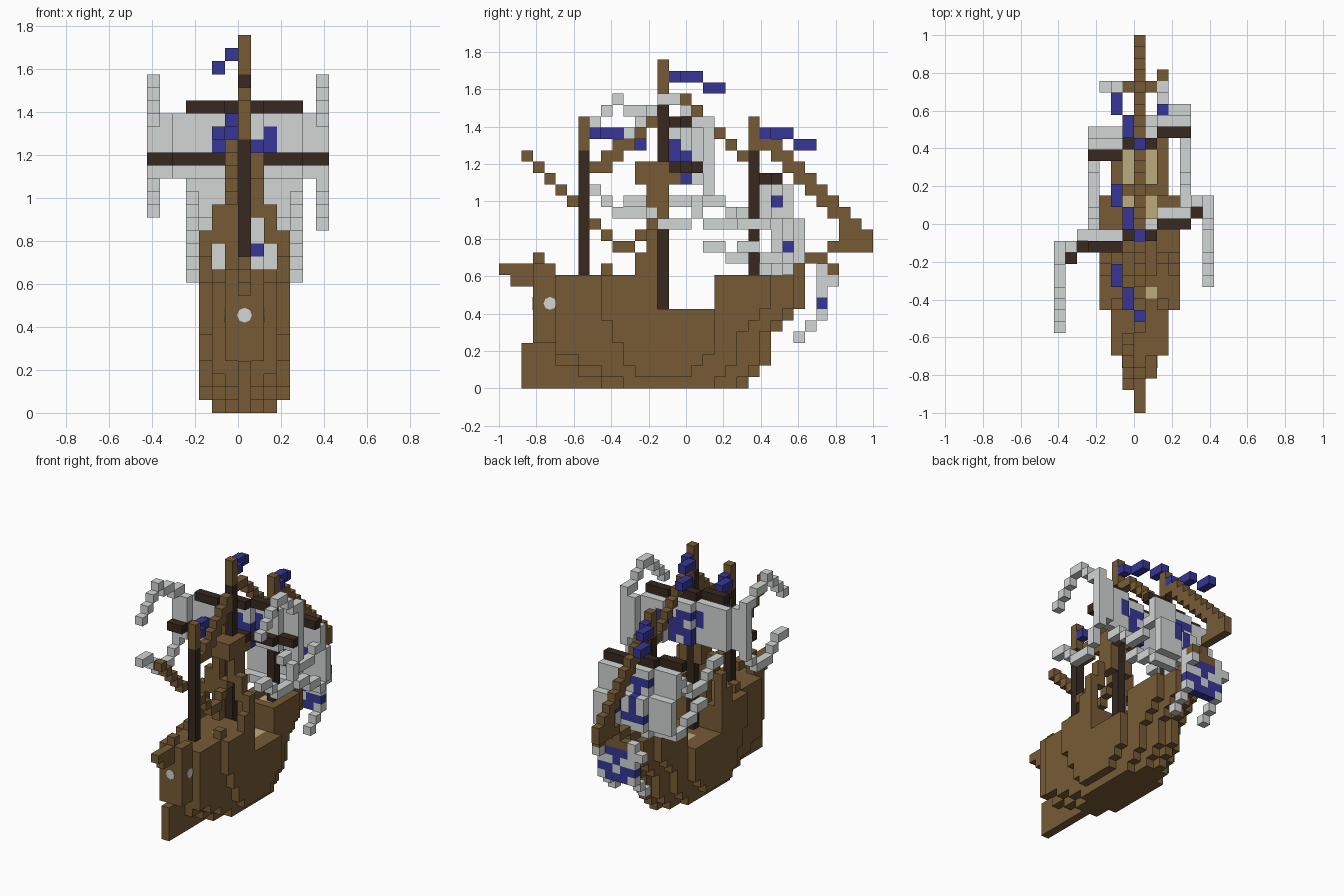
import bpy
import bmesh
import math
from mathutils import Vector

UNIT = 2 / 33
CENTRE = 7          # column of the keel and masts
if "Cube" in bpy.data.objects:
    bpy.data.objects.remove(bpy.data.objects["Cube"], do_unlink=True)


def make_material(name, colour):
    material = bpy.data.materials.new(name)
    material.use_nodes = True
    rgba = (*colour, 1)
    material.diffuse_color = rgba
    material.node_tree.nodes["Principled BSDF"].inputs["Base Color"].default_value = rgba
    return material


wood = make_material("brown wood", (.185, .105, .037))
dark = make_material("dark wood", (.038, .022, .014))
cloth = make_material("pale grey cloth", (.64, .67, .66))
blue = make_material("deep blue", (.037, .037, .31))
deck = make_material("khaki deck", (.5, .41, .2))


def corner(i, j, k):
    return Vector((i * UNIT - CENTRE * UNIT, j * UNIT - 1, k * UNIT))


def box(i, j, k):
    """Cells of a block; each argument is a number or an inclusive pair."""
    spans = [(s, s) if isinstance(s, int) else s for s in (i, j, k)]
    a, b, c = [range(lo, hi + 1) for lo, hi in spans]
    return {(x, y, z) for x in a for y in b for z in c}


def path(*points):
    """Cells stepping along straight legs between points."""
    cells = set()
    for p, q in zip(points, points[1:]):
        p, q = Vector(p), Vector(q)
        steps = int(max(abs(c) for c in q - p))
        for s in range(steps + 1):
            cells.add(tuple(math.floor(c + .5) for c in p.lerp(q, s / steps)))
    return cells


def mirror(cells):
    return cells | {(2 * CENTRE - i, j, k) for i, j, k in cells}


def build(name, cells, material, accents=(), accent_material=None):
    """Join cells into one outer skin; accent cells take the second colour."""
    mesh = bpy.data.meshes.new(name)
    bm = bmesh.new()
    for cell in cells:
        middle = corner(*cell) + Vector((UNIT, UNIT, UNIT)) / 2
        for axis in range(3):
            for sign in (-1, 1):
                near = list(cell)
                near[axis] += sign
                if tuple(near) in cells:
                    continue
                n, u, v = Vector(), Vector(), Vector()
                n[axis] = sign * UNIT / 2
                u[(axis + 1) % 3] = UNIT / 2
                v[(axis + 2) % 3] = sign * UNIT / 2
                ring = (-u - v, u - v, u + v, v - u)
                face = bm.faces.new([bm.verts.new(middle + n + r) for r in ring])
                face.material_index = int(cell in accents)
    bmesh.ops.remove_doubles(bm, verts=bm.verts, dist=UNIT / 50)
    bm.to_mesh(mesh)
    bm.free()
    mesh.materials.append(material)
    if accent_material:
        mesh.materials.append(accent_material)
    obj = bpy.data.objects.new(name, mesh)
    bpy.context.collection.objects.link(obj)


# Hull: stern and bow limits of each layer, from the keel plane outwards
bow = [21, 22, 23, 23, 23, 24, 25, 26, 26, 26]
stern = [
    [2, 2, 2, 2, 3, 3, 3, 3, 3, 1],
    [9, 7, 5, 5, 3, 3, 3, 3, 3, 3],
    [11, 9, 7, 5, 5, 5, 5, 5, 5, 5],
    [99, 12, 11, 11, 10, 10, 9, 9, 9, 9],
]
hull = set()
for width, starts in enumerate(stern):
    for k, start in enumerate(starts):
        end = bow[k] - width - (width == 2)
        if width == 3:
            end = min(end, 15 + k, 18)
        hull |= mirror(box(CENTRE + width, (start, end), k))
waist = box((4, 10), (14, 18), (7, 9))
fore_well = box((6, 8), (20, 22), 9)
hull -= waist | fore_well
planks = box((6, 8), (16, 18), 6) | box((6, 8), (20, 22), 8) | box(8, 10, 9)
build("hull", hull, wood, planks, deck)

# Stern rails and lantern post
rails = mirror(box(8, (3, 4), 10)) | box(CENTRE, (0, 2), 10)
build("stern_rail", rails | box(CENTRE, 3, (10, 11)) | mirror(box(9, 9, 10)), wood)


# Round stern windows as thin plates
def window(name, position, rotation):
    bpy.ops.mesh.primitive_cylinder_add(vertices=8, radius=UNIT * .57, depth=.006,
                                        location=position, rotation=rotation)
    plate = bpy.context.object
    plate.name = name
    plate.data.materials.append(cloth)


half = UNIT / 2
window("stern_window", corner(7, 3, 7) + Vector((half, 0, half)), (math.pi / 2, 0, 0))
for side, i in (("left", 9), ("right", 6)):
    window(side + "_window", corner(i, 4, 7) + Vector((0, half, half)), (0, math.pi / 2, 0))

# Masts: row, foot, dark top, tip, followed by a trailing flag
for name, j, foot, top, tip in (("mizzen", 7, 10, 20, 23), ("main", 14, 7, 25, 28),
                                ("fore", 22, 9, 20, 23)):
    build(name + "_mast", box(CENTRE, j, (foot, top)), dark)
    build(name + "_masthead", box(CENTRE, j, (top + 1, tip)), wood)
    k = tip - 1
    flag = (box(7, j + 1, k) | box(6, (j + 2, j + 3), k)
            | box(5, (j + 4, j + 5), k - 1))
    build(name + "_flag", flag, blue)


# Yards are braced round in steps, the sails hang one step ahead of them
def braced(j, k, outer=False):
    cells = box((3, 5), j - 1, k) | box((6, 8), j, k) | box((9, 11), j + 1, k)
    if outer:
        cells |= box(2, j - 1, k) | box((0, 1), j - 2, k) | box((12, 13), j + 2, k)
    return cells


def stack(j, low, high, outer=False):
    return set().union(*(braced(j, k, outer) for k in range(low, high + 1)))


def emblem(cells, top, rows):
    """Cells painted by rows of marks, centred on the sail from the top down."""
    return {(i, j, k) for i, j, k in cells
            if 0 <= top - k < len(rows) and 0 <= i - 5 < 5
            and rows[top - k][i - 5] == "#"}


build("main_upper_yard", braced(15, 23), dark)
build("main_lower_yard", braced(15, 19, True), dark)
build("fore_yard", braced(23, 18), dark)

main_sail = stack(16, 18, 22, True)
build("main_sail", main_sail, cloth,
      emblem(main_sail, 21, ["###.#", "#.###", ".###.", ".#.#."]), blue)
fore_sail = stack(24, 15, 17) | stack(25, 11, 14) | stack(24, 10, 10)
build("fore_sail", fore_sail, cloth,
      emblem(fore_sail, 16, [".###.", "..#..", "..#.#", "..#.#", ".###."]), blue)

# Small sail under the bowsprit with trailing lines
sprit_sail = box((5, 9), 28, (6, 9))
build("sprit_sail", sprit_sail, cloth,
      emblem(sprit_sail, 9, [".###.", "..#..", "##.##", ".###."]), blue)
build("sprit_lines", mirror(path((9, 27, 5), (9, 26, 4)) | box(9, 28, 10))
      | box(9, 29, 9) | box(4, 28, 9), cloth)
build("sprit_yard", box((6, 8), 28, 10) | box(9, 29, 10), wood)

# Curling sheets at the main sail corners
for name, i, j, drop in (("right", 0, 14, 0), ("left", 13, 18, 1)):
    build(name + "_upper_sheet",
          path((i, j, 23), (i, j - 1, 23), (i, j - 2, 24), (i, j - 3, 24 + drop),
               (i, j - 4, 25), (i, j - 7, 22)), cloth)
    low = 15 - drop
    build(name + "_lower_sheet",
          path((i, j, 17), (i, j - 2, low), (i, j - 4, low),
               (i, j - 6, low + 2), (i, j - 7, low + 2)), cloth)

# Sheets of the fore sail
for name, i, j in (("right", 3, 22), ("left", 11, 25)):
    build(name + "_fore_sheets",
          path((i, j, 16), (i, j - 2, 14), (i, j - 4, 14), (i, j - 5, 15), (i, j - 7, 16))
          | path((i, j, 10), (i, j - 1, 11), (i, j - 2, 11), (i, j - 3, 12),
                 (i, j - 4, 12)), cloth)

# Shrouds narrowing to the main top
shrouds = mirror(box(10, 12, (10, 11)) | box(10, 13, (10, 13)) | box(9, 13, (13, 15))
                 | box(8, 14, (15, 19)) | box(8, 13, (15, 17)))
build("main_shrouds", shrouds | box(6, 13, (10, 14)) | box(6, 14, 20), wood)
build("main_top", box((6, 8), (12, 13), (18, 19)) | mirror(box(8, 15, 18)), wood)
build("mizzen_shrouds", path((7, 11, 12), (7, 13, 14)), wood)

# Slanted lateen yard
build("lateen_yard", path((6, 2, 20), (6, 6, 16)) | path((7, 8, 14), (7, 10, 12)), wood)


# Stays and bowsprit along the centre line
def doubled(cells, dj, dk):
    return cells | {(i, j + dj, k + dk) for i, j, k in cells}


build("mizzen_stay", doubled(path((7, 9, 19), (7, 13, 23)), 0, 1) | box(7, 8, 19), wood)
build("main_stay", path((7, 15, 25), (7, 16, 25), (7, 21, 20)), wood)
build("fore_stay", doubled(path((7, 23, 21), (7, 31, 13)), 1, 0) | box(7, 32, 12), wood)
build("bowsprit", box(7, (30, 31), (12, 13)) | path((7, 25, 10), (7, 30, 12)), wood)
